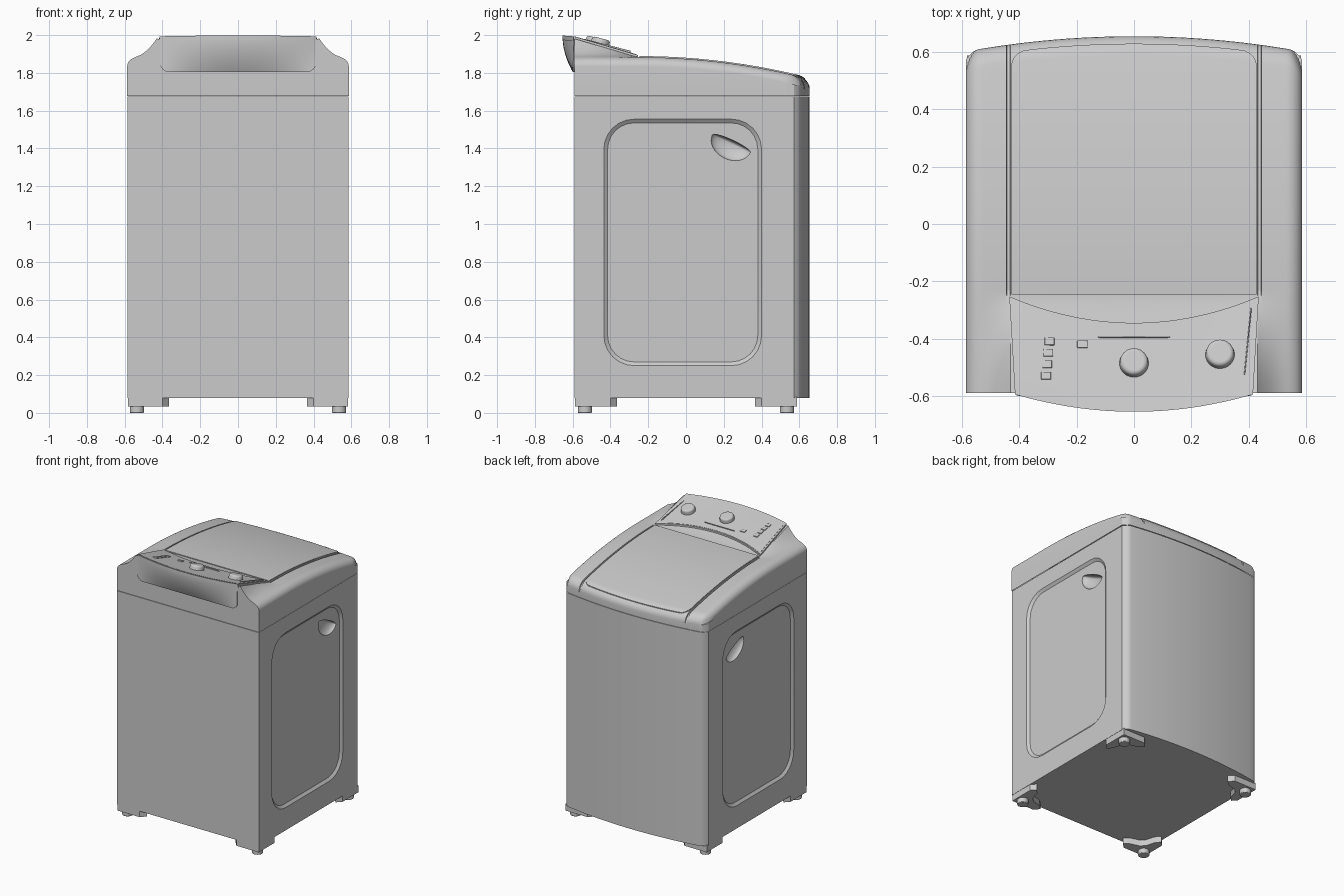
import bpy, bmesh, math
from mathutils import Matrix

if "Cube" in bpy.data.objects:
    bpy.data.objects.remove(bpy.data.objects["Cube"])

HW, YB, Z0, ZS = 0.585, -0.59, 0.08, 1.675   # half width, flat side, base, seam
HINGE = -0.25


def finish(ob, angle=30):
    bpy.ops.object.select_all(action='DESELECT')
    ob.select_set(True)
    bpy.context.view_layer.objects.active = ob
    bpy.ops.object.shade_smooth_by_angle(angle=math.radians(angle))
    return ob


def make(name, verts, faces, smooth=True):
    bm = bmesh.new()
    vs = [bm.verts.new(v) for v in verts]
    for f in faces:
        bm.faces.new([vs[i] for i in f])
    bmesh.ops.recalc_face_normals(bm, faces=bm.faces)
    me = bpy.data.meshes.new(name)
    bm.to_mesh(me)
    bm.free()
    ob = bpy.data.objects.new(name, me)
    bpy.context.collection.objects.link(ob)
    return finish(ob) if smooth else ob


def loft(name, loops, smooth=True):
    """Closed solid through loops of equal length."""
    n = len(loops[0])
    faces = [list(range(n)), [(len(loops) - 1) * n + i for i in range(n)]]
    for k in range(len(loops) - 1):
        for i in range(n):
            j = (i + 1) % n
            faces.append([k * n + i, k * n + j, (k + 1) * n + j, (k + 1) * n + i])
    return make(name, [p for l in loops for p in l], faces, smooth)


def sheet(name, us, vs, point, drop):
    """Curved surface point(u, v) with a skirt; drop maps rim points down."""
    nu, nv = len(us), len(vs)
    verts = [point(u, v) for v in vs for u in us]
    faces = [[j * nu + i, j * nu + i + 1, (j + 1) * nu + i + 1, (j + 1) * nu + i]
             for j in range(nv - 1) for i in range(nu - 1)]
    rim = ([i for i in range(nu)] + [j * nu + nu - 1 for j in range(1, nv)]
           + [(nv - 1) * nu + i for i in range(nu - 2, -1, -1)]
           + [j * nu for j in range(nv - 2, 0, -1)])
    base = len(verts)
    verts += [drop(verts[i]) for i in rim]
    m = len(rim)
    for a in range(m):
        b = (a + 1) % m
        faces.append([rim[a], rim[b], base + b, base + a])
    return make(name, verts, faces)


def span(a, b, n):
    return [a + (b - a) * i / n for i in range(n + 1)]


def mirrored(half):
    return [-x for x in reversed(half)] + [x for x in half if x > 0]


# Shape functions: bulging face, console back edge, console plane, cover height
def bulge(x):
    return 0.655 - 0.155 * x * x - 0.03 * max(0, (abs(x) - 0.54) / 0.045) ** 2


def con_back(x):
    return -0.655 + 0.065 * (x / 0.43) ** 2


def con_z(x, y):
    t = (HINGE - y) / (HINGE - con_back(x))
    return 1.893 + 0.1 * t + 0.005 * t * (1 - (x / 0.43) ** 2)


def cover_z(x, y, groove=True):
    ax = abs(x)
    z = 1.883 - 0.14 * max(0, y - HINGE) ** 2
    if y < HINGE:                                  # flanks sweep up to console
        s = min(1, max(0, (0.56 - ax) / 0.13)) ** 2
        z += (con_z(min(ax, 0.43), y) - 0.012 - z) * s
    elif groove and y > HINGE and 0.431 < ax < 0.443:
        z -= 0.012                                 # gap beside the lid
    a = max(0, 1 - (HW - ax) / 0.055)
    b = max(0, 1 - (bulge(x) - y) / 0.06)
    q = min(1, math.hypot(a, b))
    return z - 0.05 * (1 - math.sqrt(1 - q * q))


# Cabinet body
xs = mirrored(span(0, 0.54, 12) + span(0.549, HW, 4))
plan = [(x, bulge(x)) for x in xs] + [(HW, YB), (-HW, YB)]
body = loft("cabinet_body", [[(x, y, z) for x, y in plan] for z in (Z0, ZS)], False)


# Recessed side panels and hand scoops, cut on both sides
def round_rect(x, grow, r=0.16):
    y0, y1, z0, z1 = -0.435 - grow, 0.40 + grow, 0.25 - grow, 1.555 + grow
    r += grow
    pts = []
    for cy, cz, a0 in ((y1 - r, z1 - r, 0), (y0 + r, z1 - r, 90),
                       (y0 + r, z0 + r, 180), (y1 - r, z0 + r, 270)):
        for k in range(7):
            a = math.radians(a0 + k * 15)
            pts.append((x, cy + r * math.cos(a), cz + r * math.sin(a)))
    return pts


def scoop(side):
    bm = bmesh.new()
    bmesh.ops.create_uvsphere(bm, u_segments=32, v_segments=16, radius=1)
    for v in bm.verts:
        v.co.z *= 0.085 if v.co.z < 0 else 0.02
        v.co.x *= 0.045
        v.co.y *= 0.112
    bm.transform(Matrix.Translation((side * 0.573, 0.24, 1.425))
                 @ Matrix.Rotation(math.radians(-25), 4, 'X'))
    me = bpy.data.meshes.new("scoop_cutter")
    bm.to_mesh(me)
    bm.free()
    ob = bpy.data.objects.new("scoop_cutter", me)
    bpy.context.collection.objects.link(ob)
    return ob


for side in (-1, 1):
    panel = loft("panel_cutter", [round_rect(side * 0.60, 0.02),
                                  round_rect(side * 0.57, -0.02)], False)
    for cutter in (panel, scoop(side)):
        cutter.hide_render = True
        mod = body.modifiers.new("cut", 'BOOLEAN')
        mod.operation, mod.object, mod.solver = 'DIFFERENCE', cutter, 'EXACT'
        bpy.context.view_layer.objects.active = body
        bpy.ops.object.modifier_apply(modifier=mod.name)
        bpy.data.objects.remove(cutter)
finish(body)

# Top cover with rounded rails
cx = mirrored(span(0, 0.40, 10) + [0.43, 0.432, 0.442, 0.444] + span(0.46, 0.53, 4)
              + [HW - 0.055 * (1 - math.sin(math.radians(a))) for a in range(10, 91, 10)])
cv = span(-1, 0, 10) + span(0.02, 0.9, 16) + [1 - 0.1 * (1 - k / 10) ** 1.6 for k in range(1, 11)]


def cover_pt(x, v):
    y = HINGE + (HINGE - YB) * v if v <= 0 else HINGE + (bulge(x) - HINGE) * v
    return (x * 1.003, y, cover_z(x, y))


sheet("top_cover", cx, cv, cover_pt, lambda p: (p[0], p[1], ZS + 0.003))

# Lid
lx = mirrored(span(0, 0.36, 12) + [0.375 + 0.053 * math.sin(math.radians(a)) for a in range(10, 91, 10)])


def lid_pt(x, v):
    k = min(1, max(0, (abs(x) - 0.375) / 0.053))
    end = bulge(x) - 0.026 - 0.05 * (1 - math.sqrt(1 - k * k))
    y = HINGE + 0.004 + (end - HINGE - 0.004) * v
    return (x, y, cover_z(x, y, False) + 0.006)


sheet("lid", lx, span(0, 0.88, 16) + span(0.89, 1, 10), lid_pt,
      lambda p: (p[0], p[1], p[2] - 0.016))


# Control console: rim plate, inset face, curved back shell
def plate_pt(inset, lift):
    def pt(u, t):
        x = u * (0.435 - 0.02 * t - inset)
        y0, y1 = -0.345 + 0.09 * (x / 0.43) ** 2 - inset * 0.5, con_back(x) + inset
        y = y0 + (y1 - y0) * t
        return (x, y, con_z(x, y) + lift)
    return pt


us = span(-1, 1, 32)
sheet("console_plate", us, span(0, 1, 8), plate_pt(0, 0), lambda p: (p[0], p[1], p[2] - 0.024))
sheet("control_face", us, span(0, 1, 8), plate_pt(0.012, 0.002), lambda p: (p[0], p[1], p[2] - 0.006))


def shell_pt(u, s):
    x = u * (0.41 - 0.03 * max(0, (s - 0.8) / 0.2) ** 2)
    y = con_back(x) + 0.002
    return (x, y + (-0.6 - y) * s ** 1.8, 1.98 - 0.175 * s)


sheet("console_back", us, span(0, 1, 12), shell_pt, lambda p: (p[0], -0.58, p[2]))

# Knobs, buttons and trim strips on the sloping console
tilt = -math.atan(0.26)


def bevel(ob, width, segs):
    m = ob.modifiers.new("bevel", 'BEVEL')
    m.width, m.segments = width, segs
    finish(ob)


for name, x, y in (("main_knob", 0, -0.485), ("side_knob", 0.30, -0.455)):
    bpy.ops.mesh.primitive_cone_add(vertices=40, radius1=0.054, radius2=0.047, depth=0.06,
                                    location=(x, y, con_z(x, y) + 0.004), rotation=(tilt, 0, 0))
    bpy.context.object.name = name
    bevel(bpy.context.object, 0.012, 4)


def block(name, x, y, sx, sy, spin=0):
    bpy.ops.mesh.primitive_cube_add(size=1, location=(x, y, con_z(x, y) + 0.002),
                                    rotation=(tilt, 0, spin))
    ob = bpy.context.object
    ob.name, ob.scale = name, (sx, sy, 0.012)
    bpy.ops.object.transform_apply(location=False, rotation=False, scale=True)
    bevel(ob, 0.002, 2)


for k in range(4):
    block("option_button", -0.295 - 0.004 * k, -0.41 - 0.04 * k, 0.034, 0.027)
block("start_button", -0.18, -0.42, 0.036, 0.027)
block("trim_strip", 0, -0.395, 0.25, 0.004)
block("side_strip", 0.397, -0.41, 0.004, 0.24, -0.1)

# Corner brackets and levelling feet
for sx in (-1, 1):
    for sy in (-1, 1):
        corner = [(0.583, 0.588), (0.583, 0.40), (0.55, 0.365), (0.52, 0.40), (0.50, 0.47),
                  (0.47, 0.50), (0.40, 0.52), (0.365, 0.55), (0.40, 0.588)]
        loft("corner_bracket", [[(sx * x, sy * y, z) for x, y in corner] for z in (0.035, 0.085)])
        bpy.ops.mesh.primitive_cylinder_add(vertices=24, radius=0.038, depth=0.04,
                                            location=(sx * 0.535, sy * 0.535, 0.02))
        bpy.context.object.name = "levelling_foot"
        bevel(bpy.context.object, 0.004, 2)
